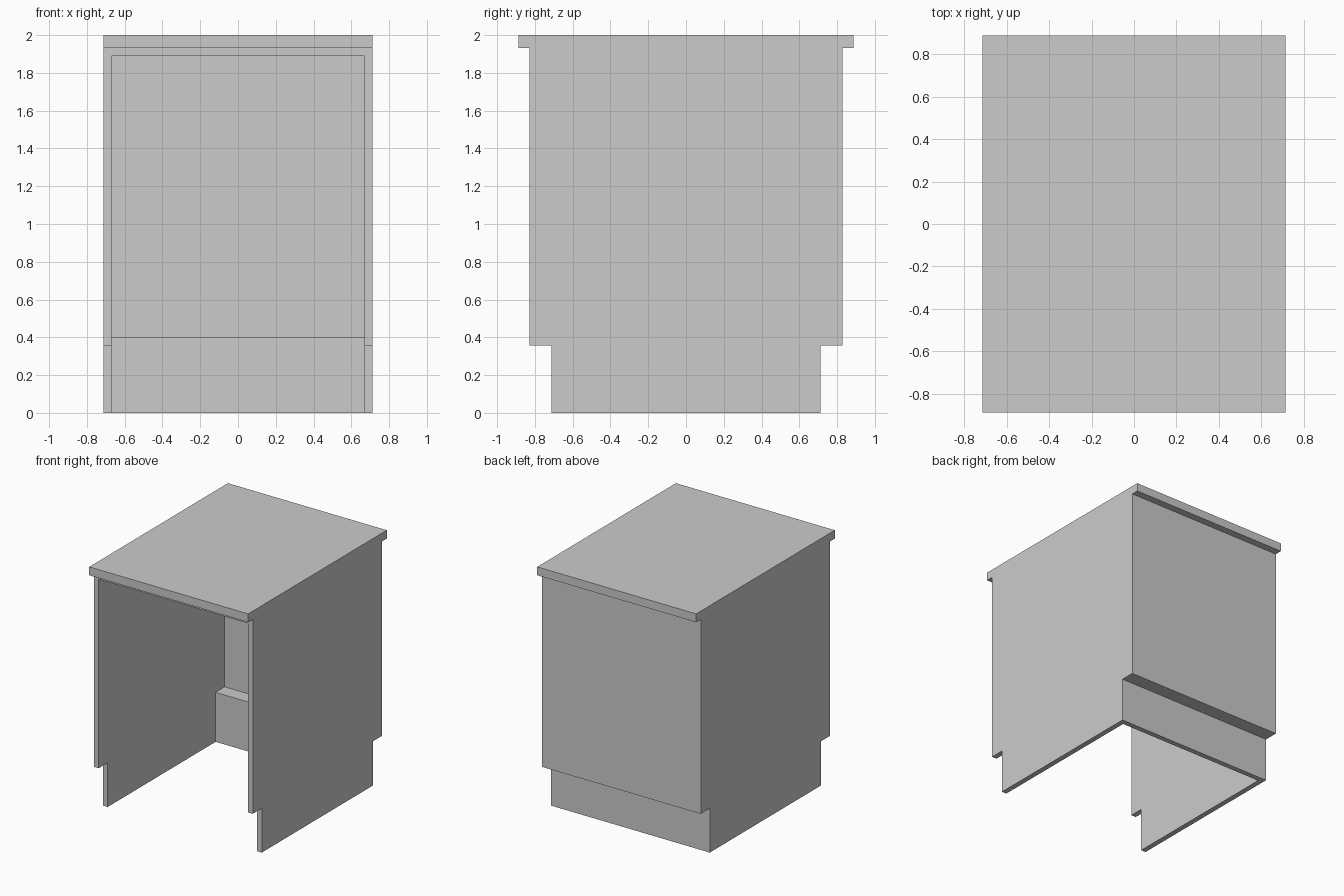
import bpy, bmesh

if "Cube" in bpy.data.objects:
    bpy.data.objects.remove(bpy.data.objects["Cube"])


def extrude_profile(name, points, half_width):
    """Closed (y, z) profile extruded along x, centred on x = 0."""
    bm = bmesh.new()
    face = bm.faces.new([bm.verts.new((-half_width, y, z)) for y, z in points])
    out = bmesh.ops.extrude_face_region(bm, geom=[face])
    verts = [g for g in out["geom"] if isinstance(g, bmesh.types.BMVert)]
    bmesh.ops.translate(bm, verts=verts, vec=(2 * half_width, 0, 0))
    bmesh.ops.recalc_face_normals(bm, faces=bm.faces)
    mesh = bpy.data.meshes.new(name)
    bm.to_mesh(mesh)
    bm.free()
    obj = bpy.data.objects.new(name, mesh)
    bpy.context.collection.objects.link(obj)
    return obj


HALF_WIDTH, THICK = 0.712, 0.043
TOP_Y, BODY_Y, KICK_Y = 0.887, 0.828, 0.712
KICK_Z, SLAB_Z, TOP_Z = 0.358, 1.932, 2.0

# Cabinet: stepped side outline with toe kick and overhanging top
half = [(KICK_Y, 0), (KICK_Y, KICK_Z), (BODY_Y, KICK_Z),
        (BODY_Y, SLAB_Z), (TOP_Y, SLAB_Z), (TOP_Y, TOP_Z)]
cabinet = extrude_profile("cabinet", half + [(-y, z) for y, z in reversed(half)], HALF_WIDTH)

# Inner space: open at the front and the bottom, ledge above the back kick
ledge, ceiling = KICK_Z + THICK, SLAB_Z - THICK
inner = [(-1, -0.2), (KICK_Y - THICK, -0.2), (KICK_Y - THICK, ledge),
         (BODY_Y - THICK, ledge), (BODY_Y - THICK, ceiling), (-1, ceiling)]
cutter = extrude_profile("inner_space_cutter", inner, HALF_WIDTH - THICK)
cutter.hide_render = True

# Hollow out the cabinet, then drop the cutter
hollow = cabinet.modifiers.new("hollow", "BOOLEAN")
hollow.operation = "DIFFERENCE"
hollow.solver = "EXACT"
hollow.object = cutter
bpy.context.view_layer.objects.active = cabinet
bpy.ops.object.modifier_apply(modifier=hollow.name)
bpy.data.objects.remove(cutter)
